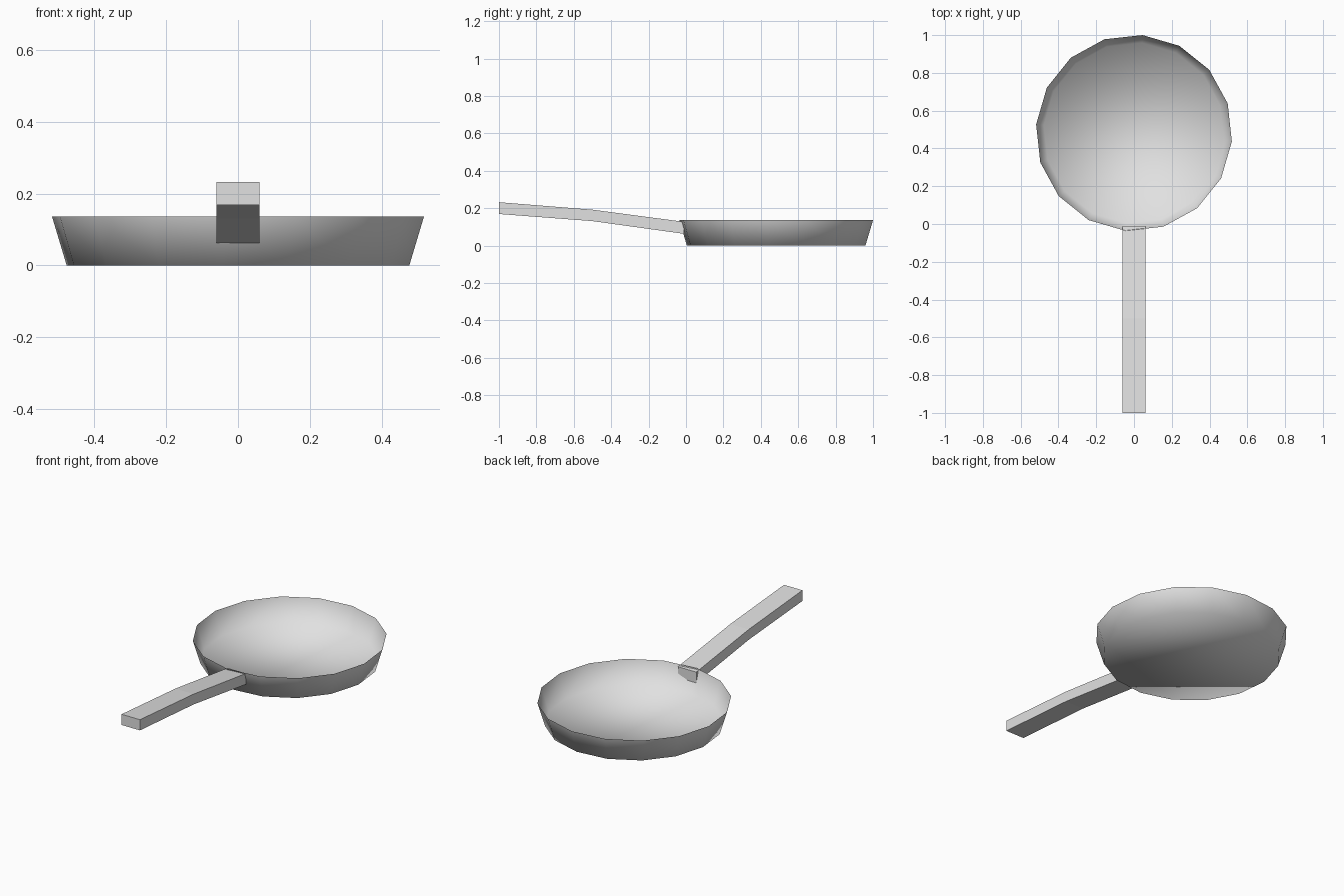
import bpy
import bmesh
from math import radians
from mathutils import Matrix, Vector

default = bpy.data.objects.get("Cube")
if default:
    bpy.data.objects.remove(default, do_unlink=True)

GREY = (0.75, 0.75, 0.75, 1.0)
metal = bpy.data.materials.new("light_grey_metal")
metal.use_nodes = True
metal.diffuse_color = GREY
metal.node_tree.nodes["Principled BSDF"].inputs["Base Color"].default_value = GREY


def make_object(name, bm, smooth):
    """Turn a bmesh into a linked object with the shared material."""
    mesh = bpy.data.meshes.new(name)
    for face in bm.faces:
        face.smooth = smooth
    bm.to_mesh(mesh)
    bm.free()
    mesh.materials.append(metal)
    obj = bpy.data.objects.new(name, mesh)
    bpy.context.collection.objects.link(obj)
    return obj


# Pan: thin 16-sided flared dish, open at the top
SIDES, HEIGHT = 16, 0.136
bm = bmesh.new()
place = Matrix.Translation((0, 0.482, HEIGHT / 2)) @ Matrix.Rotation(radians(-5), 4, "Z")
bmesh.ops.create_cone(bm, cap_ends=True, segments=SIDES, radius1=0.479,
                      radius2=0.52, depth=HEIGHT, matrix=place)
lid = max(bm.faces, key=lambda f: f.calc_center_median().z)
bmesh.ops.delete(bm, geom=[lid], context="FACES_ONLY")
make_object("pan", bm, smooth=True)

# Handle: square bar with one bend; each station is (y, bottom z, top z)
HALF_WIDTH = 0.06
stations = [(-1.0, 0.169, 0.232), (-0.5, 0.131, 0.192), (-0.01, 0.063, 0.127)]
bm = bmesh.new()
rings = []
for y, low, high in stations:
    corners = [(-HALF_WIDTH, low), (HALF_WIDTH, low), (HALF_WIDTH, high), (-HALF_WIDTH, high)]
    rings.append([bm.verts.new(Vector((x, y, z))) for x, z in corners])
for a, b in zip(rings, rings[1:]):
    for i in range(4):
        j = (i + 1) % 4
        bm.faces.new((a[i], a[j], b[j], b[i]))
bm.faces.new(rings[0])
bm.faces.new(rings[-1])
bmesh.ops.recalc_face_normals(bm, faces=bm.faces[:])
make_object("handle", bm, smooth=False)
